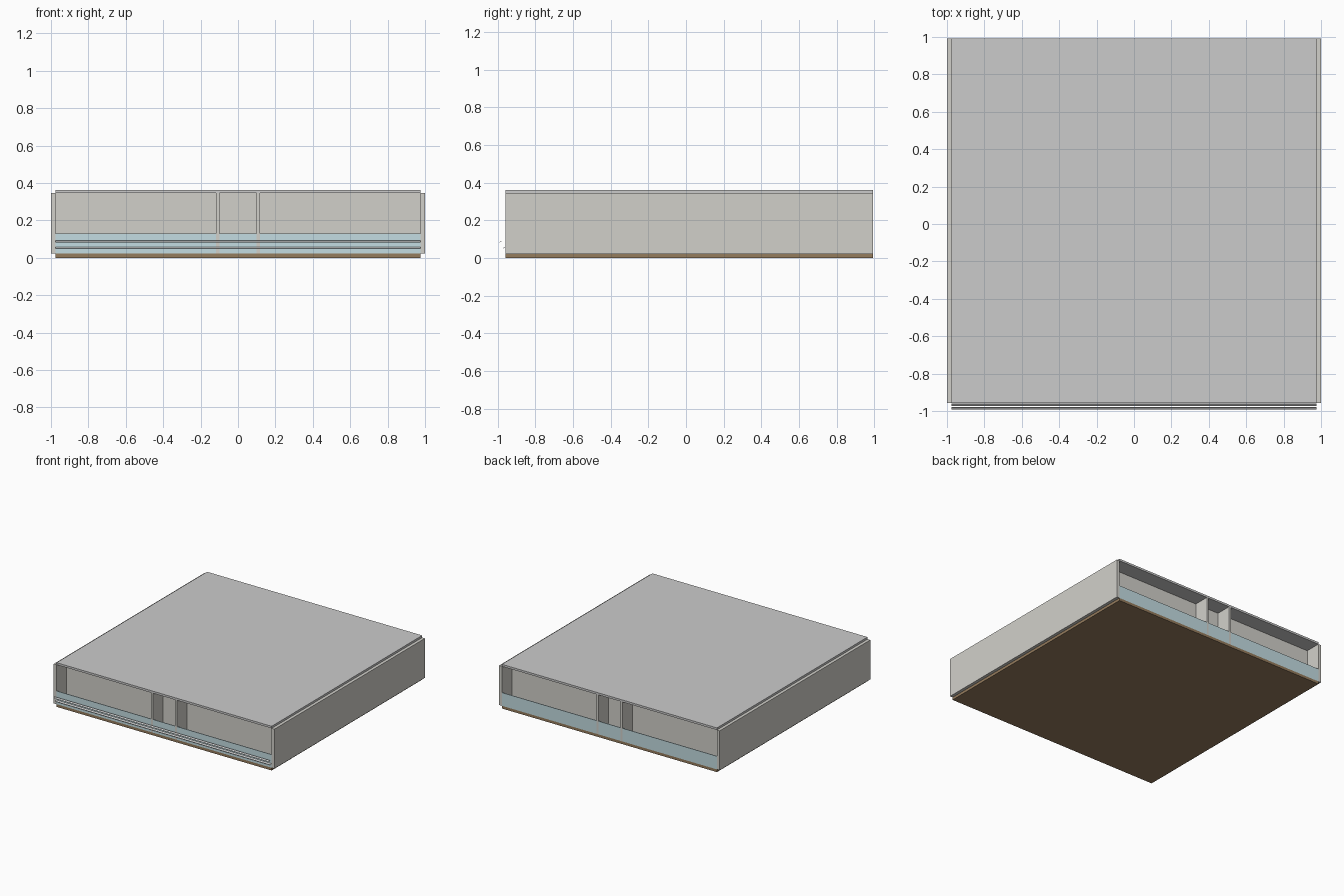
import bpy
from math import radians

if "Cube" in bpy.data.objects:
    bpy.data.objects.remove(bpy.data.objects["Cube"])


def material(name, rgba):
    m = bpy.data.materials.new(name)
    m.diffuse_color = rgba
    m.use_nodes = True
    m.node_tree.nodes["Principled BSDF"].inputs["Base Color"].default_value = m.diffuse_color
    return m


WALL = material("plaster", (0.64, 0.63, 0.59, 1))
WOOD = material("wood_floor", (0.30, 0.20, 0.11, 1))
GLASS = material("pale_glass", (0.55, 0.72, 0.76, 1))


def box(name, x, y, z, mat=None, tilt=0):
    """Box from (min, max) ranges on each axis."""
    bpy.ops.mesh.primitive_cube_add(
        size=1, location=[(a + b) / 2 for a, b in (x, y, z)], rotation=(tilt, 0, 0))
    o = bpy.context.object
    o.name = name
    o.scale = [b - a for a, b in (x, y, z)]
    if mat:
        o.data.materials.append(mat)
    return o


FRONT, BACK = -0.957, 0.992
DEPTH = 0.13            # balcony recess
LOW, HIGH = 0.022, 0.345
IN = 0.975              # inner face of side walls
bays = {"left": (-IN, -0.117), "middle": (-0.1, 0.1), "right": (0.117, IN)}

# Floor and roof slabs
box("floor_slab", (-IN, IN), (FRONT, BACK), (0, LOW), WOOD)
box("roof_slab", (-IN, IN), (FRONT, BACK), (HIGH, 0.362))

# Side walls and inner dividing walls
for side, s in (("left", -1), ("right", 1)):
    box("side_wall_" + side, sorted((s * IN, s * 1.0)), (FRONT, BACK), (LOW, HIGH), WALL)
    box("dividing_wall_" + side, sorted((s * 0.1, s * 0.117)), (FRONT, BACK), (LOW, HIGH), WALL)

# Recessed facade panels and glass balustrades, front and back
for bay, x in bays.items():
    for face, edge, d in (("front", FRONT, 1), ("back", BACK, -1)):
        y = edge + d * DEPTH
        box(f"{face}_panel_{bay}", x, sorted((y, y + d * 0.02)), (LOW, HIGH), WALL)
        box(f"{face}_balustrade_{bay}", x, sorted((edge, edge + d * 0.005)), (LOW, 0.13), GLASS)

# Two thin tilted rails hung in front of the balcony
for name, y, z in (("upper_rail", -0.985, 0.087), ("lower_rail", -0.967, 0.054)):
    box(name, (-IN, IN), (y - 0.007, y + 0.007), (z - 0.001, z + 0.001), None, radians(35))
